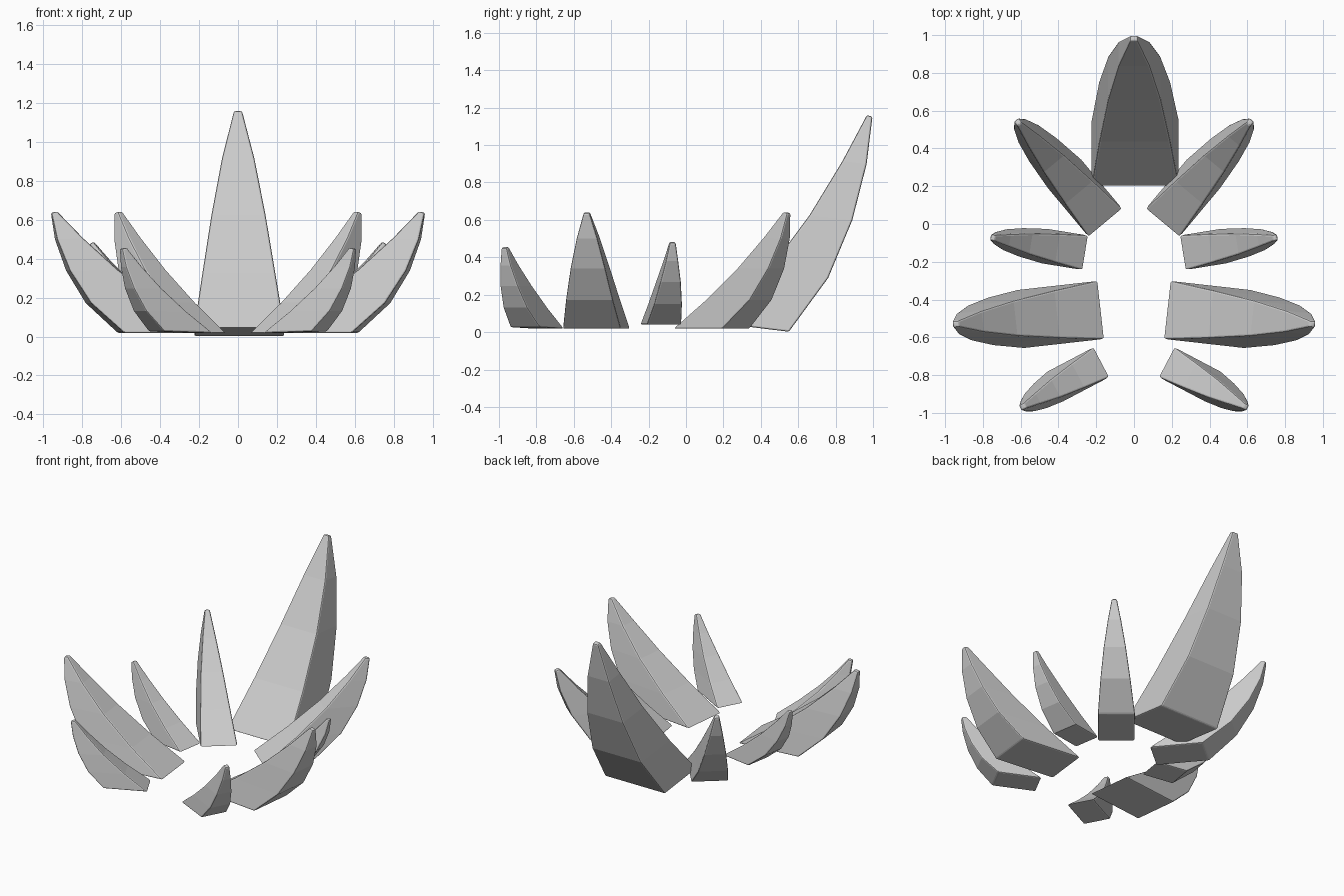
import bpy, bmesh
from mathutils import Vector

if "Cube" in bpy.data.objects:
    bpy.data.objects.remove(bpy.data.objects["Cube"])

# Shared blade profile per ring: inner advance, outer advance, height, width
RINGS = [(0, 0, 0, 1), (.31, .47, .25, .81), (.60, .76, .52, .60),
         (.83, .93, .78, .36), (1, 1, 1, .09)]


def spike(name, left, right, tip, depth, z_in, z_out, top, sign=1):
    """Curved tapering blade: inner base corners, tip, base depth and heights."""
    left, right, tip = (Vector((p[0] * sign, p[1])) for p in (left, right, tip))
    mid = (left + right) / 2
    side = (left - right) / 2
    half = side.length
    side.normalize()
    out = Vector((side.y, -side.x))
    if out.dot(tip - mid) < 0:
        out = -out
    t = min(.015, depth * .05)
    bm = bmesh.new()
    loops = []
    for u_in, u_out, h, w in RINGS:
        inner = mid.lerp(tip - out * t, u_in)
        outer = (mid + out * depth).lerp(tip + out * t, u_out)
        hw = max(half * w, .016)
        zi = z_in + (top - z_in) * h
        zo = z_out + (top - .008 - z_out) * h
        pts = [(inner + side * hw, zi), (inner - side * hw, zi),
               (outer - side * hw, zo), (outer + side * hw, zo)]
        loops.append([bm.verts.new((p.x, p.y, z)) for p, z in pts])
    for a, b in zip(loops, loops[1:]):
        for i in range(4):
            j = (i + 1) % 4
            bm.faces.new((a[i], a[j], b[j], b[i]))
    bm.faces.new(loops[0])
    bm.faces.new(loops[-1])
    bmesh.ops.recalc_face_normals(bm, faces=bm.faces)
    me = bpy.data.meshes.new(name)
    bm.to_mesh(me)
    bm.free()
    ob = bpy.data.objects.new(name, me)
    bpy.context.collection.objects.link(ob)
    # Narrow softened edges
    bev = ob.modifiers.new("edge_bevel", 'BEVEL')
    bev.width = .009
    bev.segments = 2
    bev.limit_method = 'ANGLE'
    bev.angle_limit = .7
    return ob


# Tall central spike at the back
spike("back_spike", (-.225, .2), (.238, .2), (0, .982), .35, .045, .002, 1.16)

# Paired side spikes, built right and left
PAIRS = [
    ("rear_side_spike", (.06, .08), (.24, -.07), (.615, .54), .34, .018, .018, .643),
    ("small_side_spike", (.24, -.06), (.27, -.245), (.75, -.072), .22, .04, .04, .485),
    ("large_side_spike", (.19, -.30), (.155, -.61), (.945, -.53), .43, .018, .018, .643),
    ("front_spike", (.212, -.65), (.128, -.81), (.59, -.968), .28, .018, .026, .458),
]
for name, *args in PAIRS:
    spike(name + "_right", *args)
    spike(name + "_left", *args, sign=-1)
